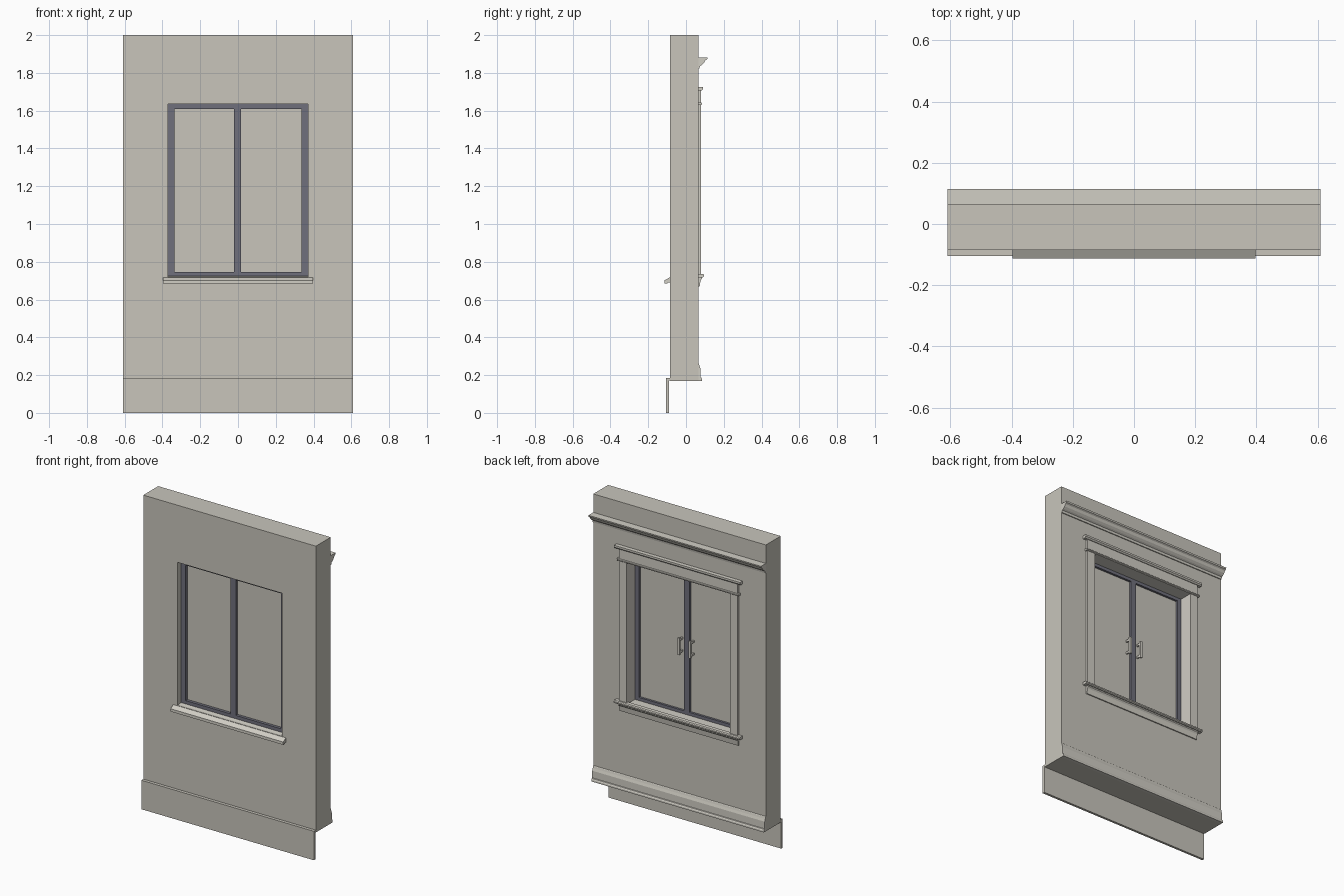
import bpy, bmesh

default = bpy.data.objects.get("Cube")
if default:
    bpy.data.objects.remove(default, do_unlink=True)


def material(name, color):
    m = bpy.data.materials.new(name)
    m.use_nodes = True
    m.diffuse_color = (*color, 1)
    m.node_tree.nodes["Principled BSDF"].inputs["Base Color"].default_value = (*color, 1)
    return m


PLASTER = material("warm grey plaster", (0.58, 0.56, 0.50))
TRIM = material("pale trim", (0.64, 0.62, 0.56))
METAL = material("slate frame", (0.16, 0.16, 0.20))


def finish(name, bm, mat):
    bmesh.ops.recalc_face_normals(bm, faces=bm.faces)
    mesh = bpy.data.meshes.new(name)
    bm.to_mesh(mesh)
    bm.free()
    mesh.materials.append(mat)
    obj = bpy.data.objects.new(name, mesh)
    bpy.context.collection.objects.link(obj)
    return obj


def extrude_x(name, profile, x0, x1, mat):
    """Closed (y, z) profile swept along x."""
    bm = bmesh.new()
    face = bm.faces.new([bm.verts.new((x0, y, z)) for y, z in profile])
    ext = bmesh.ops.extrude_face_region(bm, geom=[face])
    verts = [g for g in ext["geom"] if isinstance(g, bmesh.types.BMVert)]
    bmesh.ops.translate(bm, verts=verts, vec=(x1 - x0, 0, 0))
    return finish(name, bm, mat)


def box(name, x0, x1, y0, y1, z0, z1, mat):
    return extrude_x(name, [(y0, z0), (y1, z0), (y1, z1), (y0, z1)], x0, x1, mat)


def ring(name, outer, inner, y0, y1, mat):
    """Rectangular slab with a rectangular opening; rects are x0, x1, z0, z1."""
    bm = bmesh.new()

    def loop(r, y):
        a, b, c, d = r
        return [bm.verts.new((x, y, z)) for x, z in ((a, c), (b, c), (b, d), (a, d))]

    loops = [loop(outer, y0), loop(inner, y0), loop(inner, y1), loop(outer, y1)]
    for k in range(4):
        p, q = loops[k], loops[(k + 1) % 4]
        for i in range(4):
            j = (i + 1) % 4
            bm.faces.new((p[i], p[j], q[j], q[i]))
    return finish(name, bm, mat)


W = 0.61                      # half width of the wall
FRONT, BACK = -0.085, 0.065   # wall faces
OPEN = (-0.37, 0.37, 0.72, 1.635)

# Wall with window opening
ring("wall", (-W, W, 0.17, 2.0), OPEN, FRONT, BACK, PLASTER)

# Front skirt board with a small top return to the wall
extrude_x("front_skirt", [(-0.105, 0), (-0.09, 0), (-0.09, 0.172), (FRONT, 0.172),
                          (FRONT, 0.185), (-0.105, 0.185)], -W, W, PLASTER)

# Sloping outside sill
extrude_x("outer_sill", [(-0.045, 0.724), (-0.085, 0.718), (-0.113, 0.702), (-0.113, 0.684),
                         (-0.100, 0.684), (-0.095, 0.69), (FRONT, 0.69), (-0.045, 0.715)],
          -0.398, 0.398, TRIM)

# Window frame, centre post and panes
ring("window_frame", OPEN, (-0.337, 0.337, 0.745, 1.61), -0.047, -0.006, METAL)
box("centre_post", -0.02, 0.017, -0.047, -0.006, 0.745, 1.61, METAL)
for side, x0, x1 in (("right", -0.337, -0.02), ("left", 0.017, 0.337)):
    box(side + "_pane", x0, x1, -0.028, -0.020, 0.745, 1.61, PLASTER)

# Pull handles on the inside
for side, x in (("right", -0.04), ("left", 0.04)):
    box(side + "_handle_grip", x - 0.007, x + 0.007, 0.008, 0.020, 1.105, 1.215, TRIM)
    for end, z in (("lower", 1.12), ("upper", 1.20)):
        box(f"{side}_handle_{end}_post", x - 0.005, x + 0.005, -0.020, 0.008,
            z - 0.006, z + 0.006, TRIM)

# Inside lining of the opening
ring("jamb_lining", OPEN, (-0.365, 0.365, 0.725, 1.63), -0.006, BACK + 0.004, TRIM)

# Inside casing: side boards, header with bead and cap, stool and apron
for side, s in (("right", -1), ("left", 1)):
    a, b = sorted((s * 0.365, s * 0.42))
    box(side + "_casing", a, b, BACK, 0.079, 0.735, 1.635, TRIM)
box("header_board", -0.42, 0.42, BACK, 0.079, 1.635, 1.712, TRIM)
extrude_x("header_bead", [(BACK, 1.630), (0.081, 1.630), (0.085, 1.634), (0.085, 1.640),
                          (0.081, 1.644), (BACK, 1.644)], -0.43, 0.43, TRIM)
extrude_x("header_cap", [(BACK, 1.706), (0.083, 1.706), (0.091, 1.714), (0.091, 1.726),
                         (BACK, 1.726)], -0.445, 0.445, TRIM)
extrude_x("stool", [(BACK, 0.718), (0.090, 0.718), (0.096, 0.723), (0.096, 0.731),
                    (0.090, 0.736), (BACK, 0.736)], -0.445, 0.445, TRIM)
extrude_x("apron", [(BACK, 0.668), (0.072, 0.668), (0.077, 0.70), (0.084, 0.71),
                    (0.084, 0.718), (BACK, 0.718)], -0.42, 0.42, TRIM)

# Inside crown moulding
extrude_x("crown_moulding", [(BACK, 1.822), (0.071, 1.822), (0.074, 1.836), (0.084, 1.842),
                             (0.095, 1.852), (0.102, 1.866), (0.112, 1.872), (0.114, 1.882),
                             (BACK, 1.882)], -W, W, TRIM)

# Inside baseboard with shoe strip
extrude_x("baseboard", [(BACK, 0.17), (0.085, 0.17), (0.085, 0.18), (0.081, 0.188),
                        (0.076, 0.19), (0.076, 0.235), (0.071, 0.25), (0.068, 0.262),
                        (BACK, 0.265)], -W, W, TRIM)
